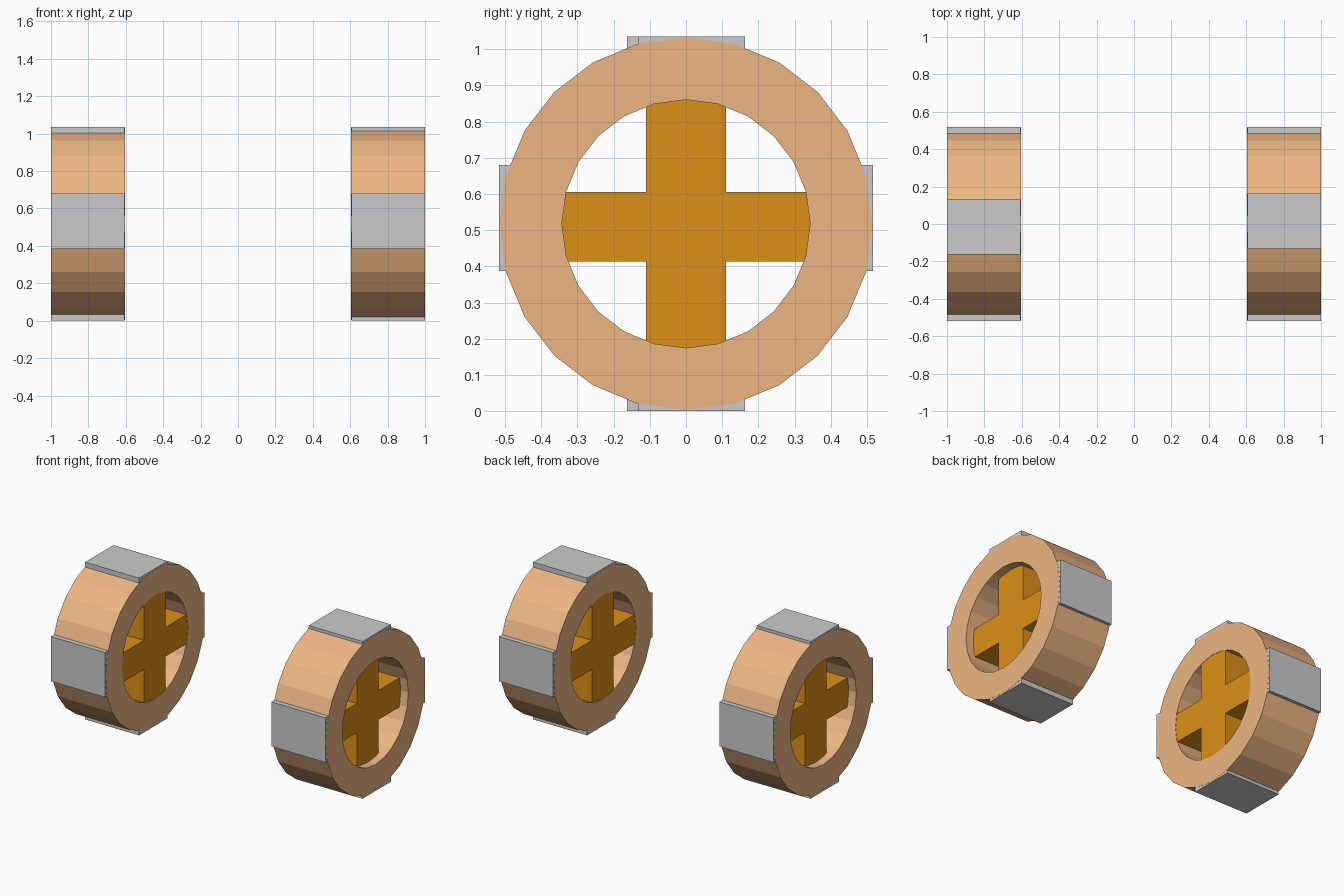
import bpy, bmesh, math
from mathutils import Matrix

if "Cube" in bpy.data.objects:
    bpy.data.objects.remove(bpy.data.objects["Cube"])

R_OUT, R_IN, SIDES = 0.515, 0.343, 24
X_IN, X_OUT = 0.605, 1.0
CZ = 0.5175


def material(name, color):
    m = bpy.data.materials.new(name)
    m.diffuse_color = (*color, 1)
    m.use_nodes = True
    m.node_tree.nodes["Principled BSDF"].inputs["Base Color"].default_value = m.diffuse_color
    return m


wood = material("rim_wood", (0.85, 0.47, 0.23))
dark_wood = material("spoke_wood", (0.72, 0.28, 0.009))


def finish(name, bm, turn, mat=None):
    # the left wheel is the right wheel turned half way round z
    bm.transform(Matrix.Rotation(turn, 4, 'Z'))
    bmesh.ops.recalc_face_normals(bm, faces=bm.faces)
    me = bpy.data.meshes.new(name)
    bm.to_mesh(me)
    bm.free()
    if mat:
        me.materials.append(mat)
    ob = bpy.data.objects.new(name, me)
    bpy.context.collection.objects.link(ob)


def box(bm, lo, hi):
    size = [b - a for a, b in zip(lo, hi)]
    mid = [(a + b) / 2 for a, b in zip(lo, hi)]
    bmesh.ops.create_cube(bm, size=1, matrix=Matrix.Translation(mid) @ Matrix.Diagonal((*size, 1)))


def rim(name, turn):
    # rectangular section spun into a 24-sided ring
    bm = bmesh.new()
    section = [(X_IN, R_IN), (X_OUT, R_IN), (X_OUT, R_OUT), (X_IN, R_OUT)]
    loops = []
    for i in range(SIDES):
        a = 2 * math.pi * i / SIDES
        loops.append([bm.verts.new((x, r * math.sin(a), CZ + r * math.cos(a))) for x, r in section])
    for i in range(SIDES):
        p, q = loops[i], loops[(i + 1) % SIDES]
        for j in range(4):
            k = (j + 1) % 4
            bm.faces.new((p[j], p[k], q[k], q[j]))
    finish(name, bm, turn, wood)


def spokes(name, turn):
    # plus-shaped outline extruded along the axle
    bm = bmesh.new()
    w, h, r, dz = 0.111, 0.096, 0.36, -0.008
    pts = [(w, r), (w, h), (r, h), (r, -h), (w, -h), (w, -r),
           (-w, -r), (-w, -h), (-r, -h), (-r, h), (-w, h), (-w, r)]
    face = bm.faces.new([bm.verts.new((X_IN + 0.002, y, CZ + dz + z)) for y, z in pts])
    out = bmesh.ops.extrude_face_region(bm, geom=[face])["geom"]
    bmesh.ops.translate(bm, vec=(0.338, 0, 0), verts=[v for v in out if isinstance(v, bmesh.types.BMVert)])
    finish(name, bm, turn, dark_wood)


def treads(name, turn):
    # four flat metal plates sunk into the rim
    bm = bmesh.new()
    a, b = X_IN + 0.001, X_OUT - 0.001
    half, off, r, t = 0.147, 0.016, 0.5175, 0.05
    for lo, hi in ((r - t, r), (-r, t - r)):
        box(bm, (a, off - half, CZ + lo), (b, off + half, CZ + hi))
        box(bm, (a, lo, CZ + off - half), (b, hi, CZ + off + half))
    finish(name, bm, turn)


for side, turn in (("right", 0), ("left", math.pi)):
    rim(side + "_wheel_rim", turn)
    spokes(side + "_wheel_spokes", turn)
    treads(side + "_wheel_tread_plates", turn)
